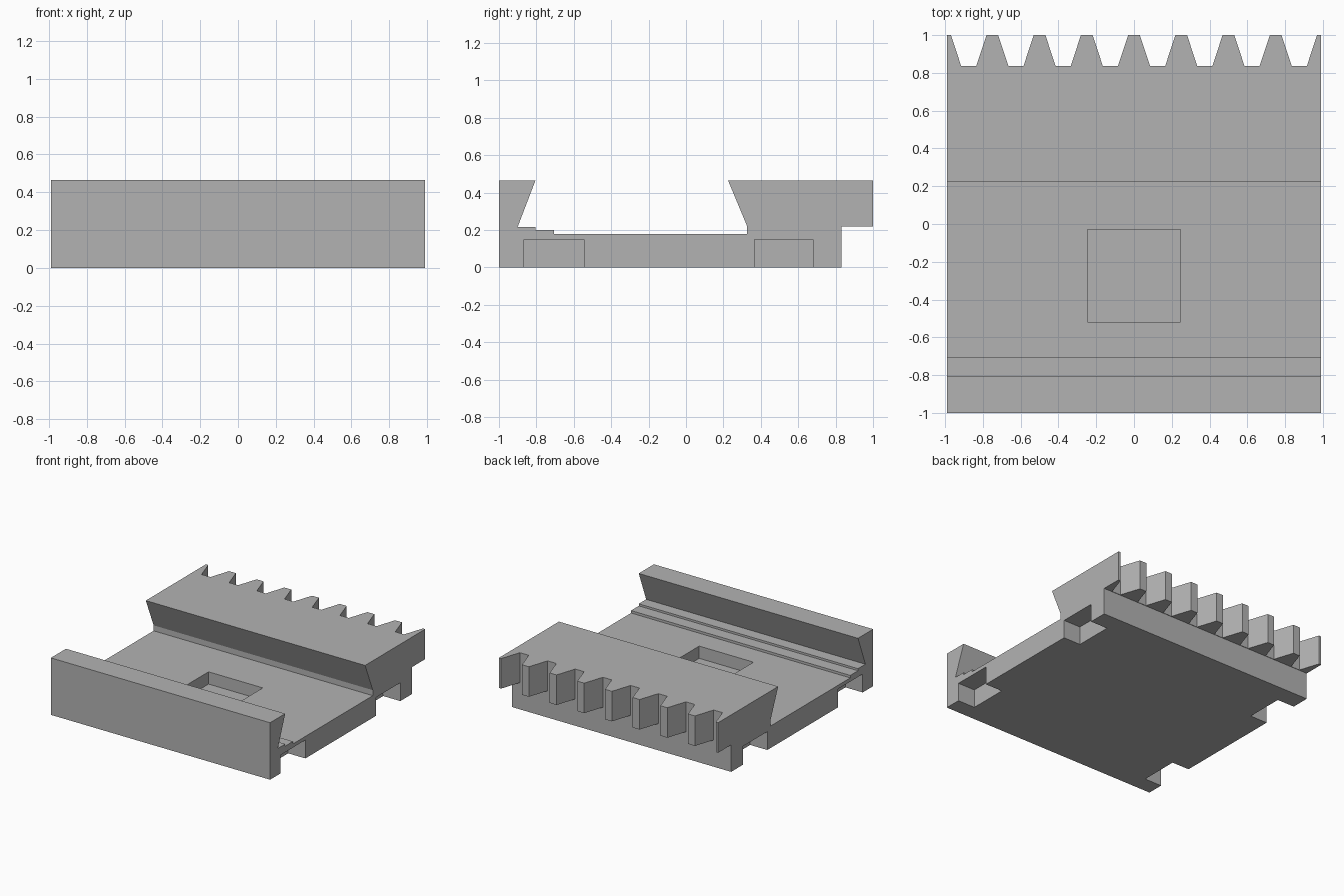
import bpy, bmesh
from mathutils import Vector

if "Cube" in bpy.data.objects:
    bpy.data.objects.remove(bpy.data.objects["Cube"], do_unlink=True)

HALF_W, HEIGHT = 0.99, 0.465

grey = bpy.data.materials.new("plain grey")
grey.use_nodes = True
colour = (0.45, 0.45, 0.45, 1)
grey.diffuse_color = colour
grey.node_tree.nodes["Principled BSDF"].inputs["Base Color"].default_value = colour


def prism(bm, points, push):
    """Add a closed prism: a planar outline pushed along a vector."""
    face = bm.faces.new([bm.verts.new(p) for p in points])
    new = bmesh.ops.extrude_face_region(bm, geom=[face], use_keep_orig=True)["geom"]
    bmesh.ops.translate(bm, vec=Vector(push),
                        verts=[g for g in new if isinstance(g, bmesh.types.BMVert)])


def box(bm, x0, x1, y0, y1, z0, z1):
    prism(bm, [(x0, y0, z0), (x1, y0, z0), (x1, y1, z0), (x0, y1, z0)], (0, 0, z1 - z0))


def make_object(name, bm):
    bmesh.ops.recalc_face_normals(bm, faces=bm.faces[:])
    mesh = bpy.data.meshes.new(name)
    bm.to_mesh(mesh)
    bm.free()
    mesh.materials.append(grey)
    obj = bpy.data.objects.new(name, mesh)
    bpy.context.collection.objects.link(obj)
    return obj


# Slide body: dovetail channel, stepped floor and overhanging rear ledge
profile = [(-1, 0), (0.832, 0), (0.832, 0.22), (1, 0.22), (1, HEIGHT),
           (0.225, HEIGHT), (0.325, 0.225), (0.325, 0.18), (-0.705, 0.18),
           (-0.705, 0.2), (-0.805, 0.2), (-0.805, 0.217), (-0.9, 0.217),
           (-0.805, HEIGHT), (-1, HEIGHT)]
bm = bmesh.new()
prism(bm, [(-HALF_W, y, z) for y, z in profile], (2 * HALF_W, 0, 0))
body = make_object("slide_body", bm)

# Cutters: tapered gaps between the teeth, side notches and floor pocket
bm = bmesh.new()
for i in range(8):
    c = -0.875 + 0.25 * i
    gap = [(-0.04, 0.836), (0.04, 0.836), (0.094, 1), (0.094, 1.1), (-0.094, 1.1), (-0.094, 1)]
    prism(bm, [(c + x, y, 0.1) for x, y in gap], (0, 0, 0.5))
for y0, y1 in ((-0.865, -0.545), (0.365, 0.68)):
    for x0, x1 in ((-1.1, 0.155 - HALF_W), (HALF_W - 0.155, 1.1)):
        box(bm, x0, x1, y0, y1, -0.1, 0.15)
box(bm, -0.245, 0.245, -0.52, -0.03, 0.08, 0.3)
cutter = make_object("cutter", bm)
cutter.hide_render = True
cutter.hide_viewport = True

# Carve the body
cut = body.modifiers.new("cuts", "BOOLEAN")
cut.operation = "DIFFERENCE"
cut.solver = "EXACT"
cut.object = cutter
carved = bpy.data.meshes.new_from_object(
    body.evaluated_get(bpy.context.evaluated_depsgraph_get()))
body.modifiers.clear()
body.data = carved
bpy.data.objects.remove(cutter, do_unlink=True)
